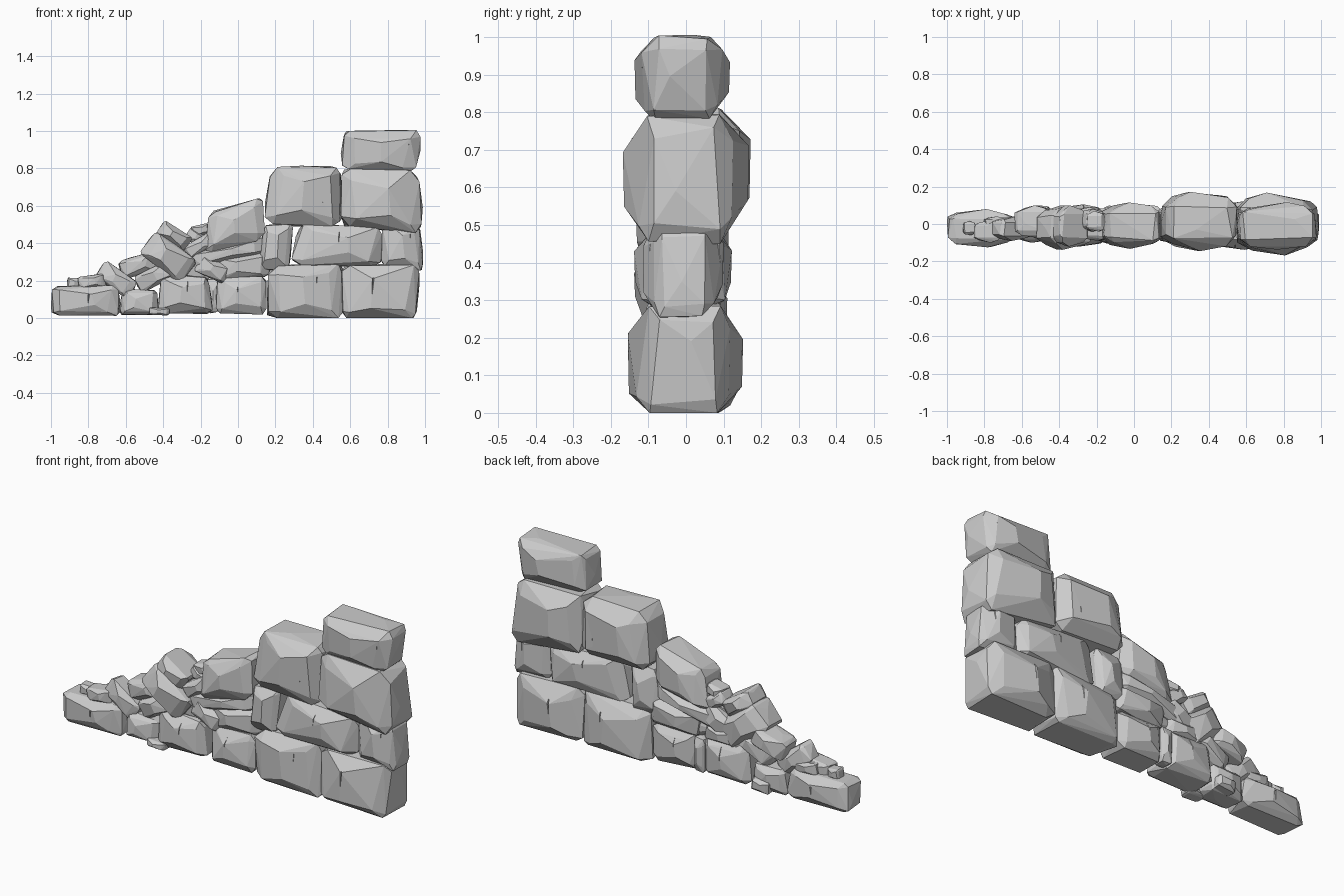
import bpy, bmesh, random
from math import sin, cos, radians
from mathutils import Vector

if "Cube" in bpy.data.objects:
    bpy.data.objects.remove(bpy.data.objects["Cube"])

random.seed(8)


def faceted_hull(name, place):
    """Rough-hewn block: chamfered, ridged unit box mapped through place(u, v, w)."""
    r = lambda a, j=.09: a + random.uniform(-j, j)
    pts = []
    for sx in (-1, 1):
        for sy in (-1, 1):
            for sz in (-1, 1):
                pts += [Vector((sx * r(.95, .05), sy * r(.52), sz * r(.72))),
                        Vector((sx * r(.8), sy * r(.55), sz * r(.95, .05))),
                        Vector((sx * r(.68), sy * r(.79, .08), sz * r(.66)))]
        # ridge point on each end
        pts.append(Vector((sx, r(0, .3), r(0, .4))))
    for s in (-1, 1):
        # upright ridge on front and back, high point on top and bottom
        k = r(0, .3)
        pts += [Vector((k, s, r(.4, .15))), Vector((r(k), s * .98, r(-.4, .15))),
                Vector((r(0, .4), r(0, .3), s))]
    for i in range(3):                      # fill the full bounding box
        lo, hi = min(p[i] for p in pts), max(p[i] for p in pts)
        for p in pts:
            p[i] = 2 * (p[i] - lo) / (hi - lo) - 1
    bm = bmesh.new()
    for p in pts:
        bm.verts.new(place(*p))
    res = bmesh.ops.convex_hull(bm, input=bm.verts)
    junk = [g for g in res["geom_interior"] + res["geom_unused"] if isinstance(g, bmesh.types.BMVert)]
    bmesh.ops.delete(bm, geom=list(set(junk)), context='VERTS')
    bmesh.ops.dissolve_limit(bm, angle_limit=radians(5), verts=bm.verts, edges=bm.edges)
    bmesh.ops.recalc_face_normals(bm, faces=bm.faces)
    me = bpy.data.meshes.new(name)
    bm.to_mesh(me)
    bm.free()
    ob = bpy.data.objects.new(name, me)
    bpy.context.collection.objects.link(ob)
    return ob


def block(name, bl, br, tr, tl, y0, y1, crack=None, grounded=False):
    """Wall block from its four front-view corners (x, z) and its depth range."""
    bl, br, tr, tl = map(Vector, (bl, br, tr, tl))

    def place(u, v, w):
        s, t = (u + 1) / 2, (w + 1) / 2
        if grounded:                        # flat underside sitting on the ground
            t = max(0, (t - .06) / .94)
        p = (bl * (1 - s) + br * s) * (1 - t) + (tl * (1 - s) + tr * s) * t
        return (p.x, y0 + (y1 - y0) * (v + 1) / 2, p.y)
    ob = faceted_hull(name, place)
    if crack:
        cut_crack(ob, *crack, y0)
        cut_crack(ob, *crack, y1)


def cut_crack(ob, x, z, length, y):
    """Thin wedge-shaped crack cut into a face."""
    bpy.ops.mesh.primitive_cone_add(vertices=4, radius1=0.005, radius2=0.001,
                                    depth=length, location=(x, y, z),
                                    rotation=(radians(180), radians(4), 0))
    cutter = bpy.context.object
    cutter.scale.y = 6
    cutter.hide_render = True
    mod = ob.modifiers.new("crack", 'BOOLEAN')
    mod.operation, mod.object, mod.solver = 'DIFFERENCE', cutter, 'EXACT'
    bpy.context.view_layer.objects.active = ob
    bpy.ops.object.modifier_apply(modifier=mod.name)
    bpy.data.objects.remove(cutter, do_unlink=True)


def rubble(name, x, z, w, h, tilt, y0, y1):
    """Loose stone: centre, size, front-view tilt in degrees, depth range."""
    c, s = cos(radians(tilt)), sin(radians(tilt))

    def place(u, v, t):
        a, b = u * w / 2, t * h / 2
        return (x + a * c - b * s, y0 + (y1 - y0) * (v + 1) / 2, z + a * s + b * c)
    faceted_hull(name, place)


# Bottom course
block("base_block_right", (.545, 0), (.965, 0), (.975, .285), (.545, .295), -.155, .152, (.72, .17, .09), True)
block("base_block_middle", (.155, 0), (.57, 0), (.57, .3), (.155, .285), -.145, .142, (.42, .18, .08), True)
block("base_block_inner", (-.12, .022), (.155, .018), (.155, .225), (-.115, .215), -.115, .112, (0, .17, .06))
block("base_block_outer", (-.435, .022), (-.135, .022), (-.145, .22), (-.41, .24), -.122, .105, (-.27, .17, .07))
block("base_block_low", (-.64, .014), (-.425, .016), (-.43, .15), (-.62, .158), -.1, .08)
block("base_block_end", (-1, .01), (-.625, .01), (-.635, .175), (-1, .172), -.125, .08, (-.8, .1, .05))

# Second course
block("second_block_right", (.76, .27), (1, .245), (.975, .5), (.77, .525), -.115, .1, (.92, .42, .06))
block("second_block_long", (.275, .28), (.785, .27), (.775, .485), (.325, .51), -.138, .122, (.54, .43, .06))
block("second_block_upright", (.105, .265), (.275, .24), (.298, .515), (.137, .497), -.105, .105)

# Upper courses
block("third_block_right", (.54, .49), (1.005, .44), (.965, .795), (.545, .8), -.168, .168)
block("third_block_left", (.125, .495), (.56, .48), (.55, .82), (.175, .81), -.145, .172, (.45, .58, .08))
block("top_block", (.545, .79), (.96, .77), (.99, 1.005), (.555, 1.005), -.137, .117, (.91, .9, .06))
block("stepped_boulder", (-.185, .34), (.145, .42), (.14, .655), (-.16, .565), -.133, .115)

# Slabs and rubble under the stepped boulder
rubble("sloping_slab", -.06, .35, .42, .09, 13, -.1, .105)
rubble("wedge_slab", .02, .275, .3, .135, 5, -.095, .11)
rubble("wedge_stone", -.135, .262, .19, .1, -25, -.105, .06)
rubble("flat_wedge", -.26, .248, .22, .09, 0, -.07, .09)
rubble("core_stone", -.23, .32, .2, .12, 35, -.07, .09)
rubble("upright_chip", -.135, .12, .065, .19, 0, 0, .1)
rubble("tilted_chip", -.21, .385, .18, .08, 30, -.09, .05)
rubble("round_chip", -.215, .425, .13, .075, -30, -.04, .08)
rubble("upper_chip", -.2, .47, .1, .06, 12, -.04, .07)

# Fallen stones down the slope
rubble("leaning_stone", -.37, .325, .285, .165, -38, -.138, .1)
rubble("leaning_cap", -.34, .44, .18, .09, -33, -.12, .1)
rubble("ramp_stone", -.43, .23, .25, .1, 28, -.1, .075)
rubble("slope_stone", -.535, .28, .2, .105, 15, -.075, .1)
rubble("slope_tilted_stone", -.65, .205, .215, .11, -35, -.09, .04)
rubble("end_pebble_wide", -.78, .195, .15, .07, 8, -.1, .02)
rubble("end_pebble_back", -.73, .185, .14, .065, -10, -.03, .04)
rubble("end_pebble_small", -.88, .185, .07, .06, -5, -.06, .015)
rubble("ground_chip", -.42, .035, .11, .04, -3, -.12, -.03)
rubble("ground_chip_back", -.5, .05, .11, .065, 4, .02, .1)
